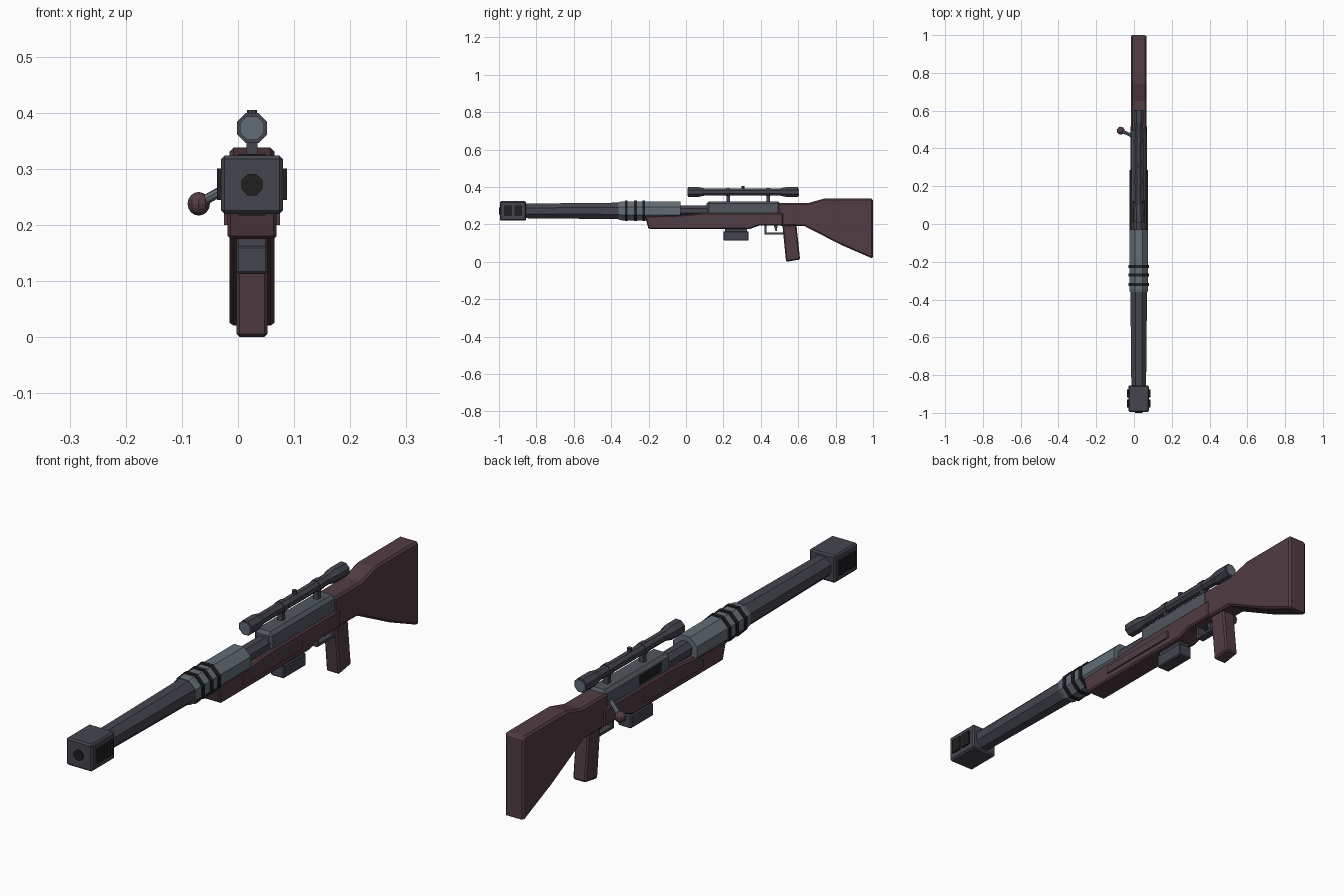
import bpy, bmesh, math
from mathutils import Vector

if "Cube" in bpy.data.objects:
    bpy.data.objects.remove(bpy.data.objects["Cube"])

CX, AXIS_Z, SCOPE_Z = 0.025, 0.272, 0.373


def material(name, rgb):
    m = bpy.data.materials.new(name)
    m.use_nodes = True
    m.diffuse_color = (*rgb, 1)
    m.node_tree.nodes["Principled BSDF"].inputs["Base Color"].default_value = (*rgb, 1)
    return m


WOOD = material("dark red wood", (0.085, 0.045, 0.058))
METAL = material("dark gunmetal", (0.058, 0.061, 0.077))
MID = material("receiver grey", (0.082, 0.096, 0.112))
LIGHT = material("light steel", (0.125, 0.155, 0.18))
BLACK = material("black", (0.014, 0.014, 0.015))


def finish(name, bm, mat, bevel=0):
    bmesh.ops.recalc_face_normals(bm, faces=bm.faces)
    if bevel:
        sharp = [e for e in bm.edges if e.calc_face_angle(0) > 1.0]
        bmesh.ops.bevel(bm, geom=sharp, offset=bevel, segments=1, affect='EDGES')
    mesh = bpy.data.meshes.new(name)
    bm.to_mesh(mesh)
    bm.free()
    mesh.materials.append(mat)
    ob = bpy.data.objects.new(name, mesh)
    bpy.context.collection.objects.link(ob)
    return ob


def side_profile(name, points, half, mat, bevel=0, cx=CX):
    """Extrude a (y, z) outline across x."""
    bm = bmesh.new()
    face = bm.faces.new([bm.verts.new((cx - half, y, z)) for y, z in points])
    out = bmesh.ops.extrude_face_region(bm, geom=[face])
    verts = [v for v in out["geom"] if isinstance(v, bmesh.types.BMVert)]
    bmesh.ops.translate(bm, verts=verts, vec=(2 * half, 0, 0))
    return finish(name, bm, mat, bevel)


def box(name, y0, y1, z0, z1, half, mat, bevel=0, cx=CX):
    return side_profile(name, [(y0, z0), (y1, z0), (y1, z1), (y0, z1)], half, mat, bevel, cx)


def tube(name, stations, z, mat):
    """Octagonal loft along y through (y, flat radius) stations, flat side up."""
    bm = bmesh.new()
    rings = []
    for y, r in stations:
        R = r / math.cos(math.pi / 8)
        rings.append([bm.verts.new((CX + R * math.cos((i + 0.5) * math.pi / 4), y,
                                    z + R * math.sin((i + 0.5) * math.pi / 4))) for i in range(8)])
    for a, b in zip(rings, rings[1:]):
        for i in range(8):
            bm.faces.new((a[i], a[i - 1], b[i - 1], b[i]))
    bm.faces.new(rings[0])
    bm.faces.new(rings[-1])
    return finish(name, bm, mat)


def rod(name, a, b, r, mat):
    a, b = Vector(a), Vector(b)
    bm = bmesh.new()
    bmesh.ops.create_cone(bm, cap_ends=True, segments=8, radius1=r, radius2=r, depth=(b - a).length)
    ob = finish(name, bm, mat)
    ob.location = (a + b) / 2
    ob.rotation_euler = (b - a).to_track_quat('Z', 'Y').to_euler()
    return ob


# Barrel, sleeve and rings
tube("barrel", [(-0.87, 0.039), (-0.36, 0.044), (-0.36, 0.03), (0.13, 0.03)], AXIS_Z, METAL)
tube("barrel_sleeve", [(-0.36, 0.047), (-0.345, 0.05), (-0.03, 0.05)], AXIS_Z, LIGHT)
for i, y in enumerate((-0.32, -0.27, -0.225)):
    tube(f"barrel_ring_{i + 1}", [(y - 0.007, 0.055), (y + 0.007, 0.055)], AXIS_Z, BLACK)

# Muzzle brake with side vents
box("muzzle_brake", -0.995, -0.855, 0.22, 0.324, 0.055, METAL, 0.006)
tube("muzzle_bore", [(-1.0, 0.019), (-0.99, 0.019)], AXIS_Z, BLACK)
for side in (-1, 1):
    tag = "left" if side > 0 else "right"
    for i, y in enumerate((-0.972, -0.918)):
        box(f"vent_{tag}_{i + 1}", y, y + 0.042, 0.245, 0.301, 0.004, BLACK, cx=CX + side * 0.058)

# Wooden fore-end and shoulder stock
side_profile("fore_end", [(-0.22, 0.245), (-0.2, 0.175), (0.34, 0.175), (0.39, 0.193),
                          (0.52, 0.193), (0.52, 0.262), (0.1, 0.262), (-0.03, 0.25)], 0.044, WOOD, 0.006)
side_profile("stock", [(0.49, 0.193), (0.635, 0.19), (0.83, 0.09), (0.995, 0.018), (1.0, 0.022),
                       (1.0, 0.334), (0.99, 0.338), (0.74, 0.338), (0.65, 0.313), (0.49, 0.313)],
             0.04, WOOD, 0.007)
for side in (-1, 1):
    tag = "left" if side > 0 else "right"
    box(f"side_rail_{tag}", -0.07, 0.285, 0.2, 0.222, 0.004, WOOD, cx=CX + side * 0.046)
    box(f"side_rail_trim_{tag}", -0.07, 0.285, 0.222, 0.229, 0.004, METAL, cx=CX + side * 0.046)

# Receiver with ejection port
box("receiver", 0.11, 0.505, 0.25, 0.323, 0.038, MID, 0.012)
box("ejection_port", 0.17, 0.3, 0.272, 0.305, 0.003, BLACK, cx=CX - 0.038)

# Bolt handle
rod("bolt_handle", (-0.005, 0.465, 0.275), (-0.065, 0.492, 0.241), 0.009, LIGHT)
bm = bmesh.new()
bmesh.ops.create_uvsphere(bm, u_segments=10, v_segments=8, radius=0.021)
bolt = finish("bolt_knob", bm, WOOD)
bolt.location = (-0.07, 0.494, 0.238)

# Pistol grip, trigger and guard
side_profile("grip", [(0.515, 0.2), (0.59, 0.2), (0.61, 0.012), (0.535, 0.0)], 0.028, WOOD, 0.006)
box("guard_front", 0.42, 0.43, 0.15, 0.2, 0.016, METAL)
box("guard_bottom", 0.42, 0.535, 0.147, 0.157, 0.016, METAL)
side_profile("trigger", [(0.468, 0.2), (0.49, 0.2), (0.486, 0.165), (0.478, 0.165)], 0.006, METAL)

# Magazine
box("magazine", 0.2, 0.335, 0.113, 0.163, 0.028, METAL, 0.004)
box("magazine_neck", 0.208, 0.327, 0.155, 0.19, 0.024, METAL)

# Scope: lofted body, lenses, mounts and turret
tube("scope_body", [(0.01, 0.027), (0.065, 0.027), (0.1, 0.019), (0.5, 0.019),
                    (0.535, 0.026), (0.6, 0.026)], SCOPE_Z, METAL)
tube("scope_front_lens", [(0.007, 0.021), (0.012, 0.021)], SCOPE_Z, LIGHT)
tube("scope_rear_lens", [(0.598, 0.02), (0.603, 0.02)], SCOPE_Z, LIGHT)
for i, y in enumerate((0.225, 0.44)):
    box(f"scope_mount_{i + 1}", y - 0.009, y + 0.009, 0.31, 0.36, 0.01, METAL)
    tube(f"scope_clamp_{i + 1}", [(y - 0.011, 0.022), (y + 0.011, 0.022)], SCOPE_Z, METAL)
rod("scope_turret", (CX, 0.305, 0.38), (CX, 0.305, 0.405), 0.009, METAL)
